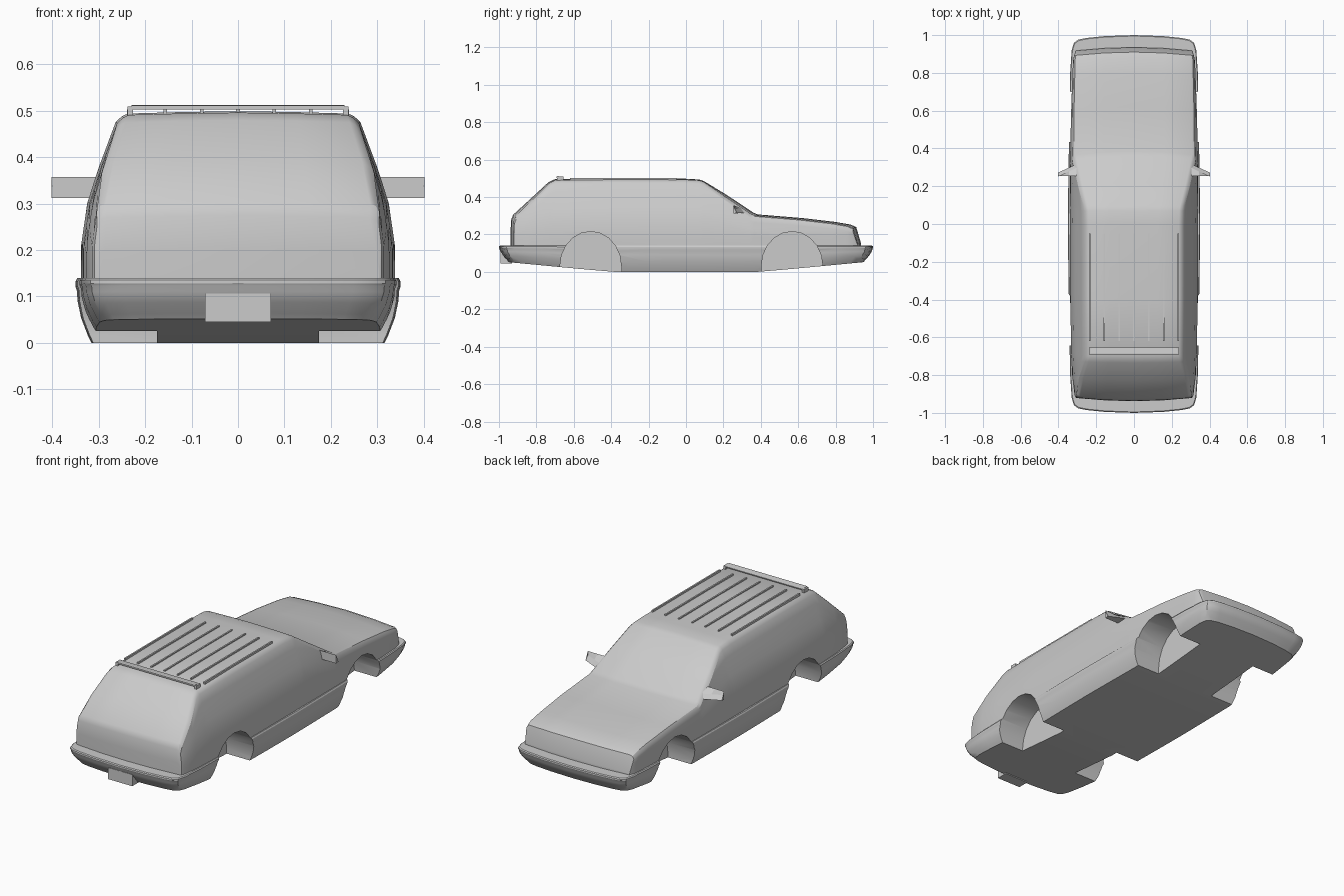
import bpy, bmesh, math

if "Cube" in bpy.data.objects:
    bpy.data.objects.remove(bpy.data.objects["Cube"])


def interp(table, t):
    for (a, va), (b, vb) in zip(table, table[1:]):
        if t <= b:
            return va + (vb - va) * max(0, (t - a) / (b - a))
    return table[-1][1]


def make_object(name, bm):
    bmesh.ops.recalc_face_normals(bm, faces=bm.faces)
    mesh = bpy.data.meshes.new(name)
    bm.to_mesh(mesh)
    bm.free()
    ob = bpy.data.objects.new(name, mesh)
    bpy.context.collection.objects.link(ob)
    return ob


def half_loft(name, rings, caps=()):
    """Skin right-half rings, repeat mirrored and weld on the centre line."""
    bm = bmesh.new()
    for s in (1, -1):
        rows = [[bm.verts.new((s * x, y, z)) for x, y, z in r] for r in rings]
        for a, b in zip(rows, rows[1:]):
            for i in range(len(a) - 1):
                bm.faces.new((a[i], a[i + 1], b[i + 1], b[i]))
        for row in (rows[0], rows[-1]):
            for cap in caps:
                bm.faces.new([row[i] for i in cap])
    bmesh.ops.remove_doubles(bm, verts=bm.verts, dist=1e-5)
    return make_object(name, bm)


def prism(name, pts, x0, x1):
    """Extrude a (y, z) polygon along x."""
    bm = bmesh.new()
    a = [bm.verts.new((x0, y, z)) for y, z in pts]
    b = [bm.verts.new((x1, y, z)) for y, z in pts]
    bm.faces.new(a)
    bm.faces.new(b)
    for i in range(len(pts)):
        j = (i + 1) % len(pts)
        bm.faces.new((a[i], a[j], b[j], b[i]))
    return make_object(name, bm)


def box(name, x0, x1, y0, y1, z0, z1):
    return prism(name, [(y0, z0), (y1, z0), (y1, z1), (y0, z1)], x0, x1)


def boolean(ob, other, op):
    mod = ob.modifiers.new(op, 'BOOLEAN')
    mod.operation = op
    mod.solver = 'EXACT'
    mod.object = other
    bpy.context.view_layer.objects.active = ob
    bpy.ops.object.modifier_apply(modifier=mod.name)
    bpy.data.objects.remove(other)


# Upper body: stations (y, top z, width scale) from tail to nose
width = [(.13, .338), (.21, .338), (.30, .325), (.37, .303), (.48, .262), (.5, .252)]
stations = [(-.938, .20, .90), (-.936, .27, .915), (-.925, .30, .93), (-.83, .387, .965),
            (-.735, .475, .98), (-.70, .491, .985), (-.4, .494, 1), (0, .493, 1),
            (.07, .489, 1), (.095, .481, 1), (.22, .405, 1), (.36, .312, 1),
            (.385, .302, 1), (.62, .283, .985), (.80, .262, .965), (.88, .248, .955),
            (.91, .235, .94), (.935, .15, .91)]


def section(y, top, scale):
    low, r = .13, min(.018, (top - .13) * .4)
    pts = [(0, low), (interp(width, low) * scale / 2, low)]
    for k in range(9):
        z = low + (top - r - low) * k / 8
        pts.append((interp(width, z) * scale, z))
    w = interp(width, top) * scale
    pts += [(w - .3 * r, top - .3 * r), (w - r, top), (w / 2, top + .003), (0, top + .005)]
    bow = -.02 if y > 0.1 else .02 * min(1, max(0, (-y - .6) / .3))
    return [(x, y + bow * (x / .33) ** 2, z) for x, z in pts]


rings = [section(*s) for s in stations]
n = len(rings[0])
body = half_loft("car_body", rings, [(0, 1, n - 2, n - 1), tuple(range(1, n - 1))])

# Lower body and bumpers: plan outline stacked in levels
front = [(0, 1), (.15, .995), (.25, .985), (.295, .976), (.318, .96), (.33, .92),
         (.338, .8), (.342, .6), (.345, .4), (.348, .2)]
plan = front + [(.35, 0)] + [(x, -y) for x, y in reversed(front)]
levels = [(0, .034, .05), (.12, .026, .042), (.38, .012, .02), (.65, .004, .006),
          (.80, .003, .003), (.86, 0, 0), (.95, 0, 0), (1, .004, .005)]
rings = []
for f, dx, dy in levels:
    ring = []
    for x, y in plan:
        yy = y * (1 - dy)
        zb = .052 * max(0, (abs(yy) - .4) / .55)
        ring.append((x * (1 - dx / .35 * 1.0), yy, zb + (.14 - zb) * f))
    rings.append(ring)
flat = lambda ring: [(0, y, z) for x, y, z in ring]
lower = half_loft("lower_body", [flat(rings[0])] + rings + [flat(rings[-1])])
boolean(body, lower, 'UNION')

# Wheel wells
for yc in (-.51, .567):
    arch = [(yc + .164 * math.cos(math.pi * i / 10), .03 + .186 * math.sin(math.pi * i / 10))
            for i in range(11)]
    arch = [(yc + .164, -.1)] + arch + [(yc - .164, -.1)]
    for s in (1, -1):
        cutter = prism("well_cutter", arch, s * .175, s * .5)
        boolean(body, cutter, 'DIFFERENCE')

bpy.ops.object.select_all(action='DESELECT')
body.select_set(True)
bpy.context.view_layer.objects.active = body
bpy.ops.object.shade_smooth_by_angle(angle=math.radians(28))

# Licence plate
box("rear_plate", -.071, .071, -.992, -.93, .045, .106)

# Roof rails and rear crossbar
for i in range(-3, 4):
    x = i * .0783
    box("roof_rail", x - .004, x + .004, -.62, -.05, .488, .503)
prism("rack_crossbar", [(-.692, .503), (-.655, .503), (-.655, .508), (-.685, .512), (-.692, .511)],
      -.23, .23)
for s in (1, -1):
    box("rack_post", s * .226, s * .238, -.69, -.655, .482, .509)

# Door mirrors: wedges tapering outward
for s in (1, -1):
    bm = bmesh.new()
    quads = []
    for x, tip in ((.29, .325), (.345, .298), (.402, .272)):
        quads.append([bm.verts.new((s * x, y, z)) for y, z in
                      ((.253, .312), (tip, .315), (tip - .02, .336), (.253, .357))])
    for a, b in zip(quads, quads[1:]):
        for i in range(4):
            j = (i + 1) % 4
            bm.faces.new((a[i], a[j], b[j], b[i]))
    bm.faces.new(quads[0])
    bm.faces.new(quads[-1])
    make_object("door_mirror", bm)
